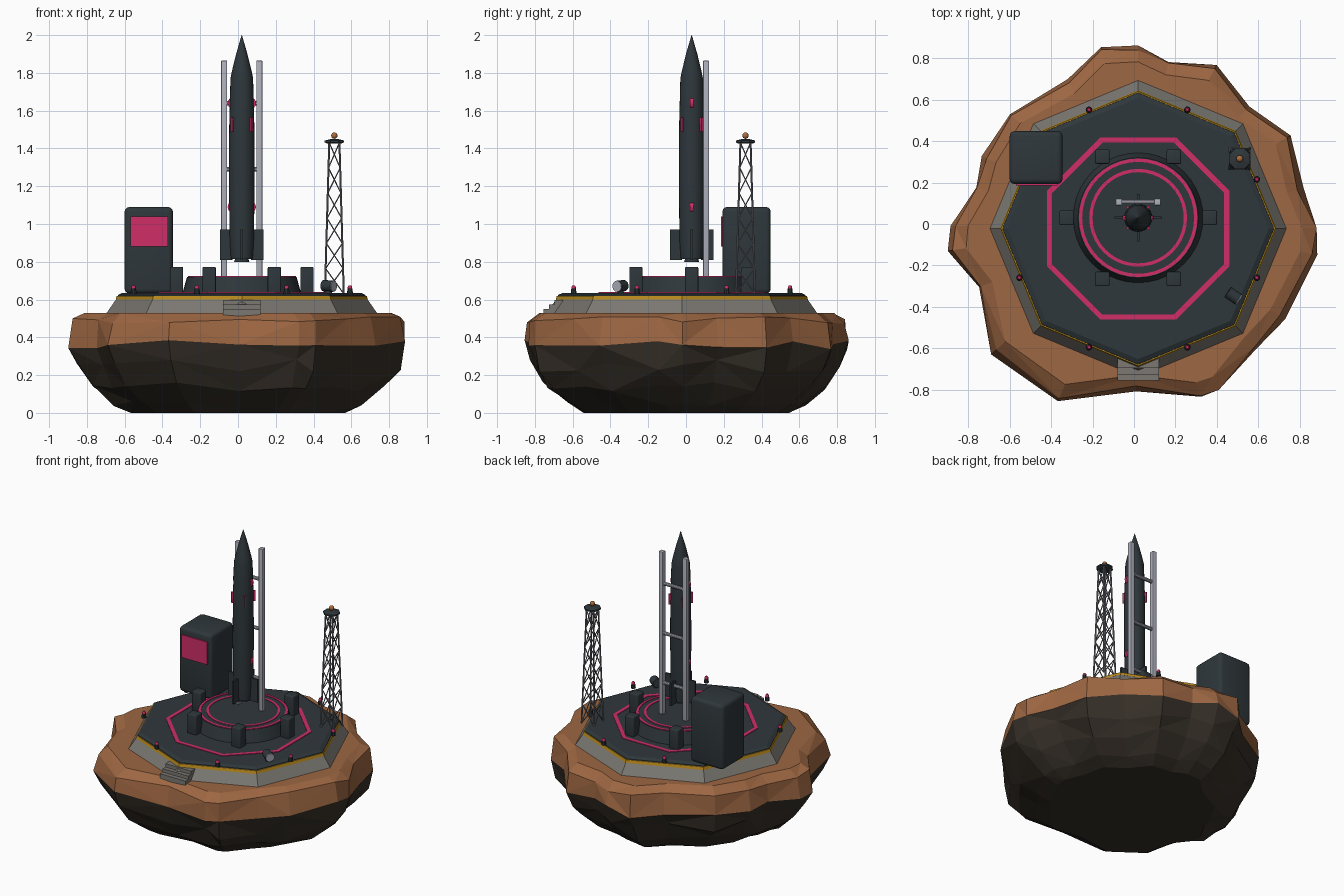
import bpy, bmesh, math, random
from mathutils import Vector, Matrix

random.seed(4)
if "Cube" in bpy.data.objects:
    bpy.data.objects.remove(bpy.data.objects["Cube"])


def material(name, *rgb):
    m = bpy.data.materials.new(name)
    m.use_nodes = True
    m.diffuse_color = (*rgb, 1)
    bsdf = next(n for n in m.node_tree.nodes if n.type == "BSDF_PRINCIPLED")
    bsdf.inputs["Base Color"].default_value = (*rgb, 1)
    return m


SOIL = material("brown soil", 0.34, 0.135, 0.055)
ROCK = material("dark rock", 0.037, 0.029, 0.021)
SLATE = material("dark slate", 0.028, 0.038, 0.043)
PINK = material("pink paint", 0.62, 0.027, 0.135)
CONCRETE = material("grey concrete", 0.2, 0.19, 0.17)
STEEL = material("light steel", 0.42, 0.43, 0.5)
TRUSS = material("truss metal", 0.17, 0.175, 0.2)
YELLOW = material("hazard yellow", 0.5, 0.26, 0.012)
ORANGE = material("beacon orange", 0.42, 0.15, 0.045)

PAD = Vector((0.02, -0.022, 0))    # centre of the octagonal pad
CORE = Vector((0.02, 0.03, 0))     # centre of launch table and rocket


def finish(bm, name, mats, smooth=False):
    bmesh.ops.recalc_face_normals(bm, faces=bm.faces)
    me = bpy.data.meshes.new(name)
    bm.to_mesh(me)
    bm.free()
    for m in mats:
        me.materials.append(m)
    ob = bpy.data.objects.new(name, me)
    bpy.context.collection.objects.link(ob)
    if smooth:
        bpy.ops.object.select_all(action="DESELECT")
        ob.select_set(True)
        bpy.context.view_layer.objects.active = ob
        bpy.ops.object.shade_smooth_by_angle(angle=math.radians(35))
    return ob


def lathe(name, profile, n, at, mat, turn=0, closed=False, smooth=False):
    """Revolve (radius, z) points around a vertical axis."""
    bm = bmesh.new()
    rings = []
    for r, z in profile:
        angles = [turn + math.tau * i / n for i in range(n)]
        rings.append([bm.verts.new((at.x + r * math.cos(a), at.y + r * math.sin(a), at.z + z)) for a in angles])
    pairs = list(zip(rings, rings[1:])) + ([(rings[-1], rings[0])] if closed else [])
    for a, b in pairs:
        for i in range(n):
            j = (i + 1) % n
            bm.faces.new((a[i], a[j], b[j], b[i]))
    if not closed:
        bm.faces.new(rings[0])
        bm.faces.new(rings[-1])
    return finish(bm, name, [mat], smooth)


def ring(name, inner, outer, z, n, at, turn=0):
    pts = [(inner, z - 0.002), (outer, z - 0.002), (outer, z + 0.004), (inner, z + 0.004)]
    return lathe(name, pts, n, at, PINK, turn, closed=True)


def box(name, lo, hi, mat, bevel=0.0, spin=None):
    lo, hi = Vector(lo), Vector(hi)
    bm = bmesh.new()
    bmesh.ops.create_cube(bm, size=1)
    for v in bm.verts:
        v.co = (lo + hi) / 2 + Vector(a * b for a, b in zip(v.co, hi - lo))
    if bevel:
        bmesh.ops.bevel(bm, geom=bm.edges[:], offset=bevel, segments=3, profile=0.5, affect="EDGES")
    if spin:
        bm.transform(spin)
    return finish(bm, name, [mat], bevel > 0)


def strut(bm, p, q, r, n=6):
    p, q = Vector(p), Vector(q)
    rot = (q - p).to_track_quat("Z", "Y").to_matrix().to_4x4()
    bmesh.ops.create_cone(bm, cap_ends=True, segments=n, radius1=r, radius2=r, depth=(q - p).length,
                          matrix=Matrix.Translation((p + q) / 2) @ rot)


# Floating rock island: one irregular outline scaled through several heights
outline = [(0.02, 0.87), (-0.16, 0.86), (-0.32, 0.7), (-0.61, 0.54), (-0.74, 0.33), (-0.78, 0.18),
           (-0.89, -0.01), (-0.9, -0.13), (-0.76, -0.31), (-0.69, -0.63), (-0.37, -0.86), (0.01, -0.81),
           (0.33, -0.85), (0.42, -0.82), (0.59, -0.61), (0.73, -0.46), (0.89, -0.15), (0.9, -0.02),
           (0.82, 0.17), (0.76, 0.43), (0.56, 0.57), (0.4, 0.77), (0.17, 0.8)]
levels = [(0.53, 0.9, 0), (0.49, 0.98, 0.02), (0.36, 1.0, 0.025), (0.25, 0.97, 0.035),
          (0.14, 0.88, 0.03), (0.05, 0.74, 0.015), (0, 0.63, 0)]
bm = bmesh.new()
rows = []
for z, s, wob in levels:
    row = []
    for x, y in outline:
        k = s - random.uniform(0, wob)
        row.append(bm.verts.new((x * k, y * k, z + random.uniform(-wob, wob))))
    rows.append(row)
for lvl, (a, b) in enumerate(zip(rows, rows[1:])):
    for i in range(len(outline)):
        j = (i + 1) % len(outline)
        tris = [(a[i], a[j], b[j]), (a[i], b[j], b[i])] if (i + lvl) % 2 else [(a[i], a[j], b[i]), (a[j], b[j], b[i])]
        for t in tris:
            bm.faces.new(t).material_index = int(lvl >= 2)
bm.faces.new(rows[0])
bm.faces.new(rows[-1]).material_index = 1
finish(bm, "rock_island", [SOIL, ROCK])

# Octagonal pad: concrete skirt, hazard band, deck and painted outline
lathe("pad_skirt", [(0.72, 0.5), (0.715, 0.53), (0.665, 0.602)], 8, PAD, CONCRETE)
lathe("hazard_band", [(0.667, 0.6), (0.662, 0.62)], 8, PAD, YELLOW)
lathe("pad_deck", [(0.657, 0.615), (0.655, 0.624), (0.63, 0.636)], 8, PAD, SLATE)
to_corner = 1 / math.cos(math.pi / 8)
ring("deck_octagon_line", 0.415 * to_corner, 0.44 * to_corner, 0.636, 8, PAD, math.pi / 8)

# Front steps
for i in range(3):
    box(f"step_{i + 1}", (-0.08, -0.755 + 0.03 * i, 0.5), (0.12, -0.65, 0.55 + 0.024 * i), CONCRETE)

# Edge lights on the middle of each deck side
for i in range(8):
    a = math.pi / 8 + i * math.pi / 4
    p = PAD + Vector((0.62 * math.cos(a), 0.62 * math.sin(a), 0.63))
    lathe(f"edge_light_base_{i + 1}", [(0.016, 0), (0.013, 0.028)], 10, p, SLATE)
    lathe(f"edge_light_bulb_{i + 1}", [(0.012, 0.027), (0.012, 0.037), (0.007, 0.045)], 10, p, PINK, smooth=True)

# Round launch table with two painted rings and six clamp blocks
lathe("launch_table", [(0.315, 0.63), (0.29, 0.72)], 40, CORE, SLATE, smooth=True)
ring("table_outer_ring", 0.27, 0.286, 0.72, 40, CORE)
ring("table_inner_ring", 0.22, 0.236, 0.72, 40, CORE)
for i in range(6):
    a = i * math.pi / 3
    p = CORE + Vector((0.345 * math.cos(a), 0.341 * math.sin(a), 0))
    box(f"clamp_block_{i + 1}", p + Vector((-0.035, -0.035, 0.63)), p + Vector((0.035, 0.035, 0.773)), SLATE, 0.007)

# Rocket body, nozzle and fins
lathe("rocket_body", [(0.058, 0.815), (0.064, 0.9), (0.068, 1.2), (0.067, 1.5), (0.06, 1.77), (0.052, 1.81),
                      (0.03, 1.9), (0.001, 2.0)], 24, CORE, SLATE, smooth=True)
lathe("rocket_nozzle", [(0.04, 0.8), (0.03, 0.83)], 16, CORE, SLATE, smooth=True)
for i in range(4):
    spin = Matrix.Translation(CORE) @ Matrix.Rotation(i * math.pi / 2, 4, "Z")
    box(f"rocket_fin_{i + 1}", (0.05, -0.006, 0.81), (0.115, 0.006, 0.972), SLATE, spin=spin)
    diagonal = spin @ Matrix.Rotation(math.pi / 4, 4, "Z")
    box(f"rocket_stripe_{i + 1}", (0.055, -0.005, 1.49), (0.078, 0.005, 1.565), PINK, spin=diagonal)

# Pink discs on both flanks of the rocket
for side in (-1, 1):
    for z in (1.09, 1.64):
        bm = bmesh.new()
        c = CORE + Vector((side * 0.043, 0, z))
        strut(bm, c - Vector((0, 0.01, 0)), c + Vector((0, 0.01, 0)), 0.032, 16)
        finish(bm, "rocket_disc", [PINK], True)

# Service gantry behind the rocket: two rails and three cross bars
rails = [CORE.x - 0.093, CORE.x + 0.093]
for x in rails:
    box("gantry_rail", (x - 0.016, 0.09, 0.72), (x + 0.016, 0.122, 1.865), STEEL, 0.004)
bm = bmesh.new()
for z in (0.94, 1.29, 1.64):
    strut(bm, (rails[0], 0.107, z), (rails[1], 0.107, z), 0.012, 10)
finish(bm, "gantry_cross_bars", [STEEL], True)

# Lattice tower with platform and beacon
TOWER = Vector((0.51, 0.315, 0))
SIDES = [(1, 1), (-1, 1), (-1, -1), (1, -1)]
CELLS = 6


def tower_point(corner, level):
    t = level / CELLS
    half = 0.05 - 0.023 * t
    cx, cy = SIDES[corner % 4]
    return TOWER + Vector((cx * half, cy * half, 0.63 + 0.8 * t))


bm = bmesh.new()
for c in range(4):
    strut(bm, tower_point(c, 0), tower_point(c, CELLS), 0.0055)
    for k in range(CELLS):
        strut(bm, tower_point(c, k), tower_point(c + 1, k + 1), 0.0035, 5)
        strut(bm, tower_point(c + 1, k), tower_point(c, k + 1), 0.0035, 5)
finish(bm, "lattice_tower", [TRUSS])
lathe("tower_platform", [(0.04, 1.425), (0.055, 1.432), (0.055, 1.442), (0.02, 1.45)], 8, TOWER, SLATE, math.pi / 8)
bm = bmesh.new()
bmesh.ops.create_uvsphere(bm, u_segments=12, v_segments=8, radius=0.017,
                          matrix=Matrix.Translation(TOWER + Vector((0, 0, 1.468))))
finish(bm, "tower_beacon", [ORANGE], True)

# Control building with a screen on its front
box("control_building", (-0.6, 0.193, 0.632), (-0.345, 0.448, 1.09), SLATE, 0.024)
box("building_screen", (-0.57, 0.185, 0.88), (-0.37, 0.194, 1.04), PINK)

# Floodlight near the front left edge
lamp = Vector((0.48, -0.347, 0.672))
aim = Vector((0.8, -0.55, -0.05)).normalized()
for name, start, end, r, mat in (("floodlight_body", -0.033, 0.03, 0.03, SLATE),
                                 ("floodlight_lens", 0.029, 0.034, 0.029, STEEL)):
    bm = bmesh.new()
    strut(bm, lamp + aim * start, lamp + aim * end, r, 14)
    finish(bm, name, [mat], True)
lathe("floodlight_foot", [(0.02, 0.63), (0.012, 0.66)], 10, Vector((lamp.x, lamp.y, 0)), SLATE)
